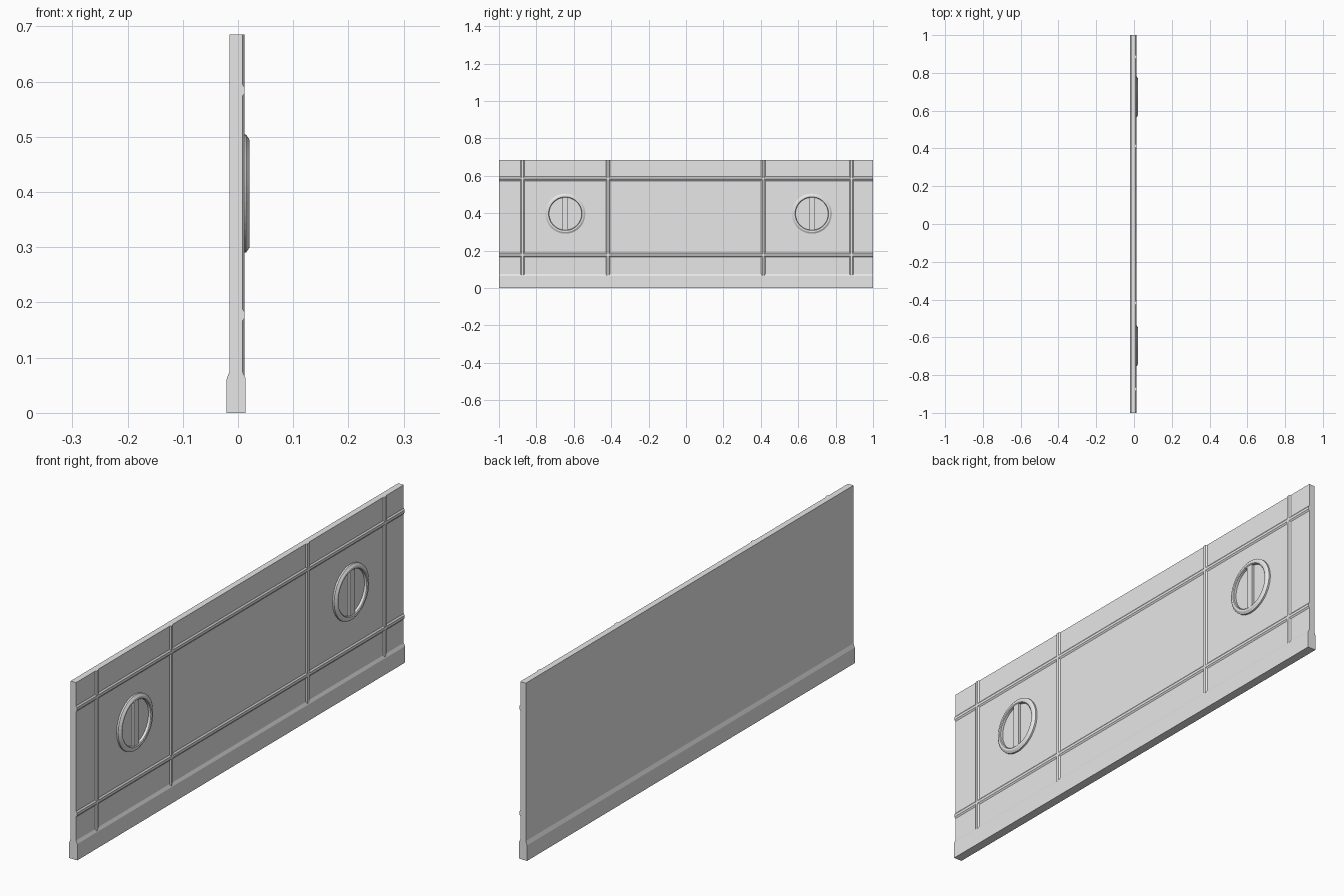
import bpy, bmesh, math
from mathutils import Vector

cube = bpy.data.objects.get("Cube")
if cube:
    bpy.data.objects.remove(cube, do_unlink=True)

grey = bpy.data.materials.new("light_grey")
grey.use_nodes = True
colour = (0.8, 0.8, 0.8, 1)
grey.diffuse_color = colour
grey.node_tree.nodes["Principled BSDF"].inputs["Base Color"].default_value = colour

FACE = 0.008     # outer face of the wall
TOP = 0.685


def finish(name, bm):
    bmesh.ops.recalc_face_normals(bm, faces=bm.faces)
    mesh = bpy.data.meshes.new(name)
    bm.to_mesh(mesh)
    bm.free()
    mesh.materials.append(grey)
    obj = bpy.data.objects.new(name, mesh)
    bpy.context.collection.objects.link(obj)
    return obj


def prism(name, points, offset):
    """Extrude a closed outline along an offset."""
    bm = bmesh.new()
    face = bm.faces.new([bm.verts.new(p) for p in points])
    moved = bmesh.ops.extrude_face_region(bm, geom=[face])["geom"]
    verts = [v for v in moved if isinstance(v, bmesh.types.BMVert)]
    bmesh.ops.translate(bm, verts=verts, vec=Vector(offset))
    # the extrusion keeps the starting face, so the prism is closed
    return finish(name, bm)


def ring(name, y, z, profile, sides=48):
    """Revolve a closed (radius, x) profile around an axis along x."""
    bm = bmesh.new()
    loops = []
    for i in range(sides):
        a = math.tau * i / sides
        loops.append([bm.verts.new((x, y + r * math.cos(a), z + r * math.sin(a)))
                      for r, x in profile])
    n = len(profile)
    for i in range(sides):
        a, b = loops[i], loops[(i + 1) % sides]
        for j in range(n):
            k = (j + 1) % n
            bm.faces.new((a[j], a[k], b[k], b[j]))
    return finish(name, bm)


# Wall slab with thicker chamfered skirting
half = [(0.0135, 0), (0.0135, 0.063), (FACE, 0.075), (FACE, TOP)]
back = [(-0.0155, TOP), (-0.0155, 0.075), (-0.021, 0.06), (-0.021, 0)]
prism("wall_panel", [(x, -1, z) for x, z in half + back], (0, 2, 0))

# Raised trim strips with sloping sides
strip = [(FACE - 0.002, -0.011), (FACE, -0.011), (0.0122, -0.005),
         (0.0122, 0.005), (FACE, 0.011), (FACE - 0.002, 0.011)]
for name, z in (("lower", 0.177), ("upper", 0.584)):
    prism(name + "_trim", [(x, -1, z + w) for x, w in strip], (0, 2, 0))
for i, y in enumerate((-0.874, -0.418, 0.413, 0.885)):
    prism(f"upright_trim_{i + 1}", [(x, y + w, 0.066) for x, w in strip],
          (0, 0, TOP - 0.066))

# Round vents: bevelled ring with an upright bar across it
ring_profile = [(0.107, FACE - 0.002), (0.107, 0.0145), (0.098, 0.0205),
                (0.09, 0.0205), (0.087, 0.018), (0.087, FACE - 0.002)]
for side, y in (("rear", 0.673), ("front", -0.645)):
    z = 0.397
    ring(side + "_vent_ring", y, z, ring_profile)
    bar = [(FACE - 0.002, y - 0.014), (0.018, y - 0.014),
           (0.018, y + 0.014), (FACE - 0.002, y + 0.014)]
    prism(side + "_vent_bar", [(x, w, z - 0.088) for x, w in bar], (0, 0, 0.176))
